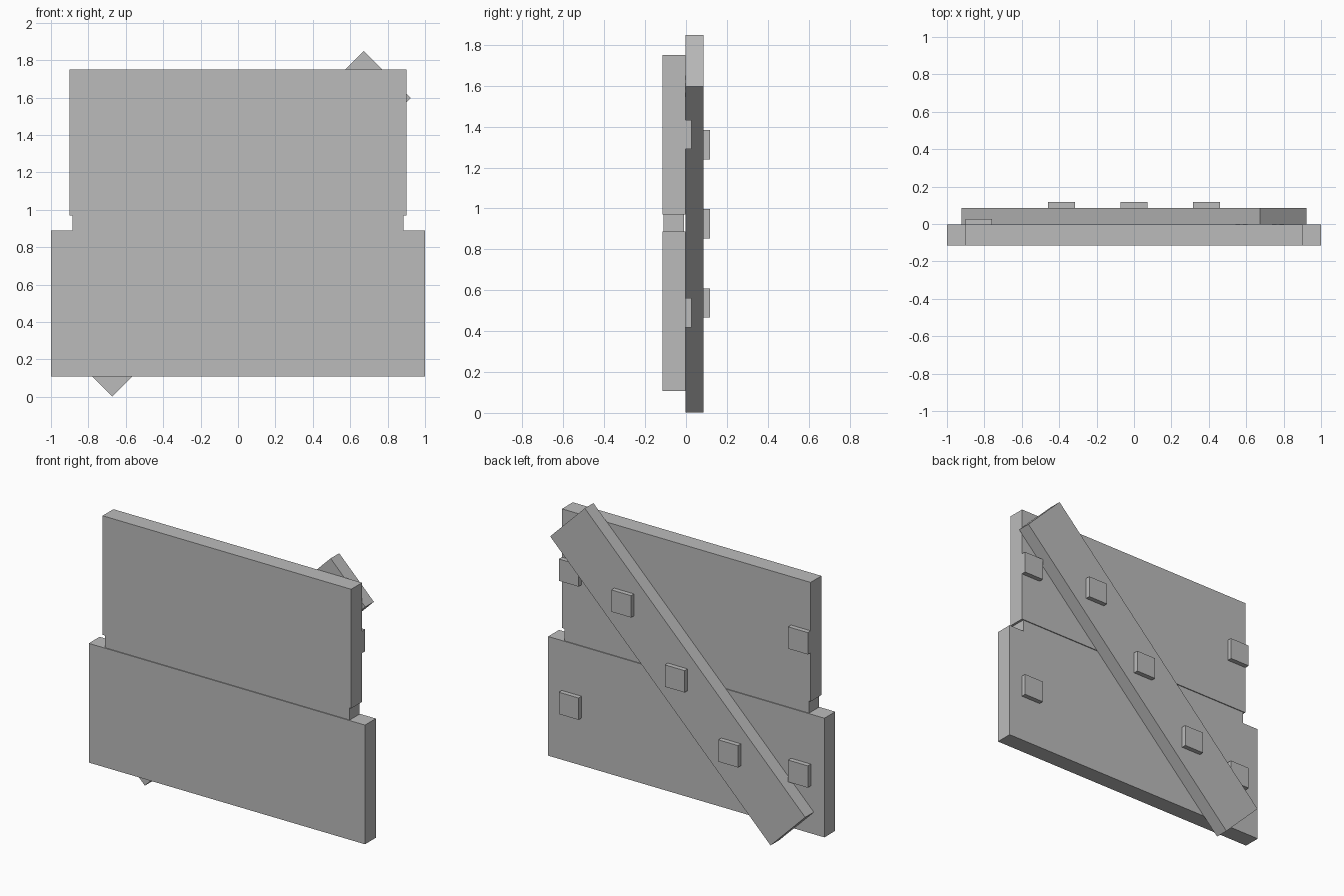
import bpy
from math import radians
from mathutils import Matrix

cube = bpy.data.objects.get("Cube")
if cube:
    bpy.data.objects.remove(cube, do_unlink=True)

# Single plain grey material
grey = bpy.data.materials.new("plain_grey")
grey.use_nodes = True
colour = (0.5, 0.5, 0.5, 1)
grey.diffuse_color = colour
grey.node_tree.nodes["Principled BSDF"].inputs["Base Color"].default_value = colour


def box(name, x, z, width, height, y0, y1, tilt=0):
    """Flat board centred on (x, z), from y0 to y1, turned in its own plane."""
    bpy.ops.mesh.primitive_cube_add(size=1)
    ob = bpy.context.object
    ob.name = name
    ob.data.transform(Matrix.Diagonal((width, y1 - y0, height, 1)))
    ob.location = (x, (y0 + y1) / 2, z)
    ob.rotation_euler.y = -radians(tilt)
    ob.data.materials.append(grey)
    return ob


FRONT, BACK = -0.115, -0.003
BRACE_BACK = 0.086
NAIL, NAIL_DEPTH = 0.143, 0.031
MID = 0.925

# Boards, with a slightly recessed strip joining them
box("lower_board", 0, 0.498, 2.0, 0.78, FRONT, BACK)
box("upper_board", 0, 1.36, 1.8, 0.78, FRONT, BACK)
box("joining_strip", 0, MID + 0.003, 1.77, 0.084, FRONT + 0.006, BACK - 0.006)

# Diagonal brace across the back
box("diagonal_brace", 0, MID, 2.257, 0.355, BACK, BRACE_BACK, 45)

# Square nail heads along the brace
for i, d in enumerate((-0.387, 0, 0.387)):
    box(f"brace_nail_{i + 1}", d, MID + d, NAIL, NAIL,
        BRACE_BACK, BRACE_BACK + NAIL_DEPTH)

# Square nail heads at the board ends
for side, sx in (("left", 1), ("right", -1)):
    for level, z in (("lower", 0.49), ("upper", 1.362)):
        box(f"{level}_{side}_nail", sx * 0.83, z, NAIL, NAIL,
            BACK, BACK + NAIL_DEPTH)
